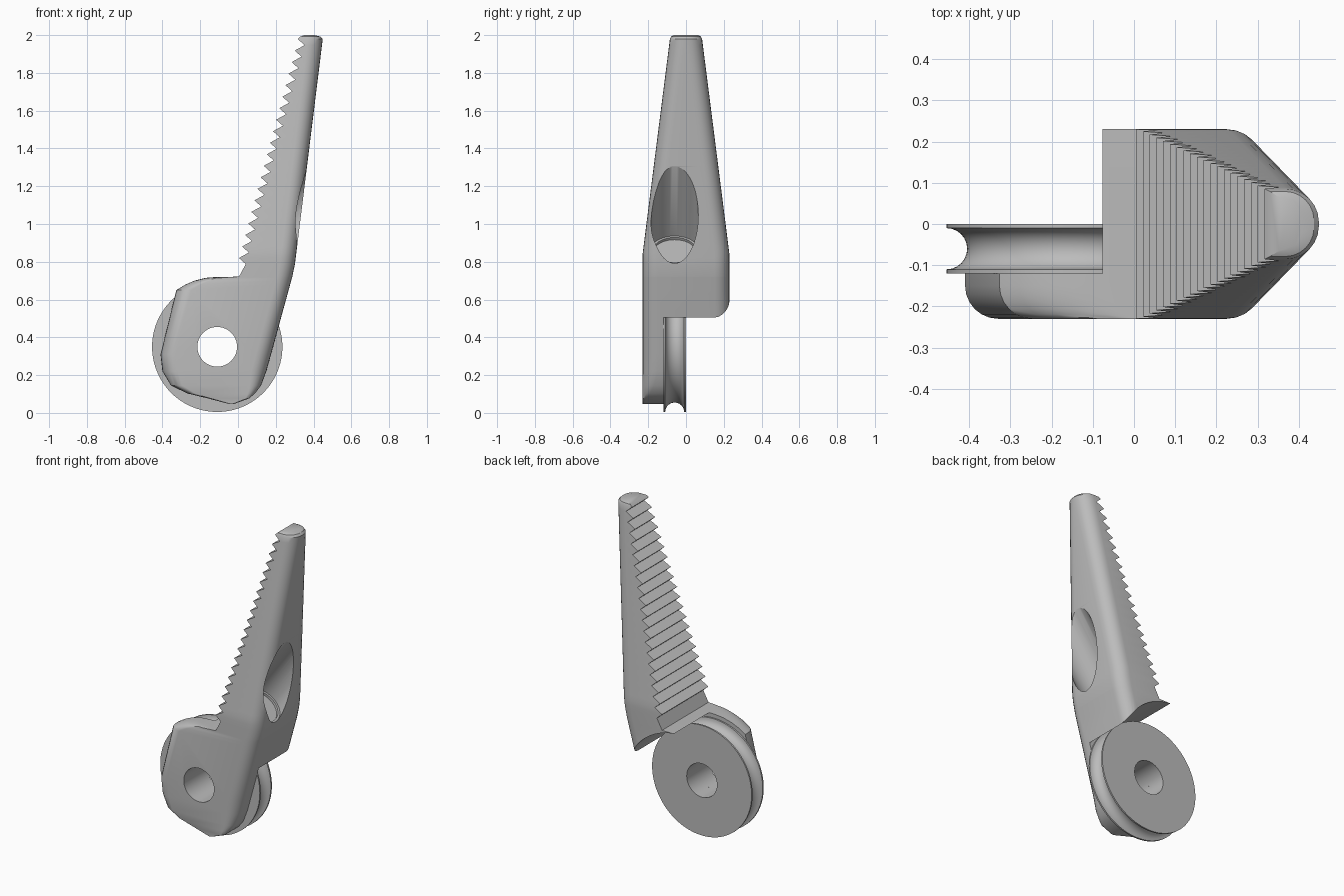
import bpy, bmesh, math
from mathutils import Matrix, Vector

cube = bpy.data.objects.get("Cube")
if cube:
    bpy.data.objects.remove(cube)

grey = bpy.data.materials.new("plain_grey")
grey.use_nodes = True
grey.diffuse_color = (0.5, 0.5, 0.5, 1)
grey.node_tree.nodes["Principled BSDF"].inputs["Base Color"].default_value = (0.5, 0.5, 0.5, 1)

AXLE = Vector((-0.11, -0.06, 0.35))
FRONT, LUG_BACK = -0.23, -0.12


def make(name, bm):
    bmesh.ops.remove_doubles(bm, verts=bm.verts, dist=1e-5)
    bmesh.ops.recalc_face_normals(bm, faces=bm.faces)
    mesh = bpy.data.meshes.new(name)
    bm.to_mesh(mesh)
    bm.free()
    mesh.materials.append(grey)
    obj = bpy.data.objects.new(name, mesh)
    bpy.context.collection.objects.link(obj)
    return obj


def activate(obj):
    bpy.ops.object.select_all(action='DESELECT')
    obj.select_set(True)
    bpy.context.view_layer.objects.active = obj


def cut_cylinder(target, start, end, radius, sides=64):
    """Subtract a cylinder running from start to end."""
    start, end = Vector(start), Vector(end)
    axis = end - start
    bm = bmesh.new()
    turn = axis.to_track_quat('Z', 'Y').to_matrix().to_4x4()
    bmesh.ops.create_cone(bm, cap_ends=True, segments=sides, radius1=radius, radius2=radius,
                          depth=axis.length, matrix=Matrix.Translation((start + end) / 2) @ turn)
    cutter = make("cutter", bm)
    cutter.hide_render = True
    mod = target.modifiers.new("cut", 'BOOLEAN')
    mod.operation, mod.solver, mod.object = 'DIFFERENCE', 'EXACT', cutter
    activate(target)
    bpy.ops.object.modifier_apply(modifier=mod.name)
    bpy.data.objects.remove(cutter)


def right_side(z):
    return 0.298 + (z - 0.76) * (0.273 if z < 0.76 else 0.1236)


def half_width(z):
    return 0.23 - max(0, z - 0.84) * 0.127


def section(z, left, right, half, r_left, r_right, n=7):
    """Horizontal slice with rounded corners; the back left corner stays sharp."""
    pts = [(left, half)]
    corners = [(left + r_left, -half + r_left, r_left, 180),
               (right - r_right, -half + r_right, r_right, 270),
               (right - r_right, half - r_right, r_right, 0)]
    for cx, cy, r, a0 in corners:
        for i in range(n):
            a = math.radians(a0 + 90 * i / (n - 1))
            pts.append((cx + r * math.cos(a), cy + r * math.sin(a)))
    return [(x, y, z) for x, y in pts]


# Arm: lug slices, then toothed slices, then the rounded tip
rows = []
for z, left, right, r in [(0.048, -0.05, -0.02, 0.01), (0.077, -0.16, 0.06, 0.02),
                          (0.103, -0.268, 0.09, 0.04), (0.145, -0.355, 0.122, 0.06),
                          (0.22, -0.4, 0.15, 0.08), (0.31, -0.41, 0.175, 0.08)]:
    rows.append(section(z, left, right, 0.23, r, r))
for z in (0.65, 0.68, 0.7, 0.715, 0.72):
    left = AXLE.x - math.sqrt(max(0, 0.37 ** 2 - (z - AXLE.z) ** 2))
    rows.append(section(z, left, right_side(z), 0.23, 0.08, 0.08))
rows.append(section(0.721, 0.005, right_side(0.721), 0.23, 0, 0.08))
for i in range(20):
    z, x = 0.82 + 0.061 * i, 0.005 + 0.0164 * i
    for zz, xx in ((z - 0.032, x + 0.036), (z, x)):
        rows.append(section(zz, xx, right_side(zz), half_width(zz), 0, 0.08))
rows.append(section(1.992, 0.33, 0.437, 0.079, 0, 0.07))
rows.append(section(2.0, 0.352, 0.405, 0.065, 0, 0.045))

bm = bmesh.new()
rings = [[bm.verts.new(p) for p in row] for row in rows]
count = len(rings[0])
for a, b in zip(rings, rings[1:]):
    for i in range(count):
        j = (i + 1) % count
        bm.faces.new((a[i], a[j], b[j], b[i]))
bm.faces.new(rings[0][::-1])
bm.faces.new(rings[-1])
arm = make("toothed_arm", bm)

# Clearance for the wheel, leaving the front lug
cut_cylinder(arm, (AXLE.x, LUG_BACK, AXLE.z), (AXLE.x, 0.4, AXLE.z), 0.372, 96)
# Axle hole
cut_cylinder(arm, (AXLE.x, -0.4, AXLE.z), (AXLE.x, 0, AXLE.z), 0.105)
# Slanted blind bore with a shallow stepped floor
tilt = math.radians(36)
bore = Vector((math.sin(tilt), 0, math.cos(tilt)))
floor = Vector((0.199, AXLE.y, 0.863))
cut_cylinder(arm, floor, floor + bore * 0.8, 0.125)
cut_cylinder(arm, floor - bore * 0.015, floor + bore * 0.1, 0.112)

# Grooved wheel: lathe a rim profile around the axle
profile = [(0.105, -0.06), (0.345, -0.06), (0.345, -0.05)]
for i in range(1, 12):
    a = math.pi * i / 12
    profile.append((0.345 - 0.05 * math.sin(a), -0.05 * math.cos(a)))
profile += [(0.345, 0.05), (0.345, 0.06), (0.105, 0.06)]
bm = bmesh.new()
verts = [bm.verts.new(AXLE + Vector((r, y, 0))) for r, y in profile]
edges = [bm.edges.new((verts[i - 1], verts[i])) for i in range(len(verts))]
bmesh.ops.spin(bm, geom=verts + edges, cent=AXLE, axis=(0, 1, 0),
               angle=math.tau, steps=96, use_duplicate=False)
wheel = make("grooved_wheel", bm)

for obj in (arm, wheel):
    activate(obj)
    bpy.ops.object.shade_smooth_by_angle(angle=math.radians(30))
